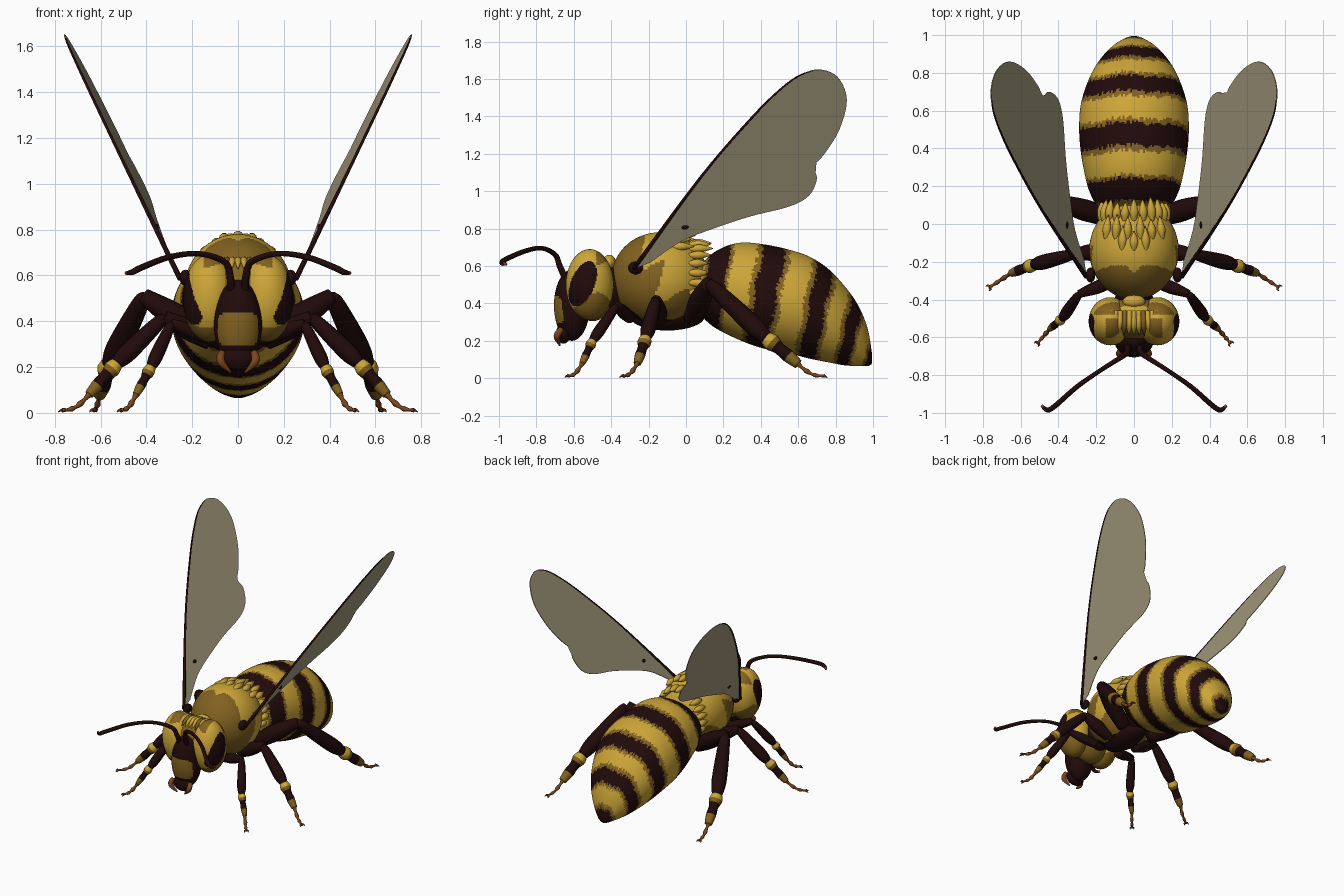
import bpy, bmesh, random
from math import sin, cos, pi, sqrt, radians
from mathutils import Vector

random.seed(4)
cube = bpy.data.objects.get("Cube")
if cube:
    bpy.data.objects.remove(cube)


def material(name, rgb):
    m = bpy.data.materials.new(name)
    m.use_nodes = True
    m.diffuse_color = (*rgb, 1)
    bsdf = next(n for n in m.node_tree.nodes if n.type == "BSDF_PRINCIPLED")
    bsdf.inputs["Base Color"].default_value = (*rgb, 1)
    bsdf.inputs["Roughness"].default_value = 0.8
    return m


YELLOW, OCHRE, DARK, ORANGE, WING = range(5)
PALETTE = [material("honey yellow", (0.61, 0.38, 0.04)),
           material("ochre brown", (0.22, 0.12, 0.014)),
           material("dark brown", (0.015, 0.003, 0.003)),
           material("claw orange", (0.2, 0.06, 0.012)),
           material("wing khaki", (0.39, 0.34, 0.215))]


def finish(name, bm, smooth=True):
    bmesh.ops.recalc_face_normals(bm, faces=bm.faces)
    me = bpy.data.meshes.new(name)
    for m in PALETTE:
        me.materials.append(m)
    bm.to_mesh(me)
    bm.free()
    for p in me.polygons:
        p.use_smooth = smooth
    ob = bpy.data.objects.new(name, me)
    bpy.context.collection.objects.link(ob)
    return ob


def loft(name, rings, rule):
    """Skin a list of rings; rule(centre, ring, column) gives the colour."""
    bm = bmesh.new()
    grid = [[bm.verts.new(p) for p in ring] for ring in rings]
    n = len(grid[0])
    for i in range(len(grid) - 1):
        for j in range(n):
            k = (j + 1) % n
            f = bm.faces.new((grid[i][j], grid[i][k], grid[i + 1][k], grid[i + 1][j]))
            f.material_index = rule(f.calc_center_median(), i, j)
    for i, end in ((0, grid[0]), (len(grid) - 2, grid[-1])):
        f = bm.faces.new(end)
        f.material_index = rule(f.calc_center_median(), i, 0)
    return finish(name, bm)


def spline(pts, sub):
    """Catmull-Rom points through tuples of any length."""
    q = [pts[0], *pts, pts[-1]]
    out = []
    for a, b, c, d in zip(q, q[1:], q[2:], q[3:]):
        for s in range(sub):
            t = s / sub
            out.append(tuple(0.5 * (2 * y + (z - x) * t + (2 * x - 5 * y + 4 * z - w) * t * t
                                    + (3 * y - x - 3 * z + w) * t ** 3)
                             for x, y, z, w in zip(a, b, c, d)))
    return out + [tuple(pts[-1])]


def tube(name, pts, radii, color, sub=5, sides=12):
    """Tapered tube; color is an index or a rule of the fraction along it."""
    path = spline([(*p, r) for p, r in zip(pts, radii)], sub)
    pos = [Vector(p[:3]) for p in path]
    normal = Vector((0.31, 0.2, 0.93))
    rings = []
    for i, p in enumerate(pos):
        t = (pos[min(i + 1, len(pos) - 1)] - pos[max(i - 1, 0)]).normalized()
        normal = (normal - t * normal.dot(t)).normalized()
        other = t.cross(normal)
        r = max(path[i][3], 0.001)
        rings.append([p + r * (normal * cos(a) + other * sin(a))
                      for a in (2 * pi * j / sides for j in range(sides))])
    last = len(rings) - 1
    return loft(name, rings, lambda c, i, j: color(i / last) if callable(color) else color)


def ellipsoid(name, centre, radii, color, seg=72):
    c, r = Vector(centre), Vector(radii)
    rings = []
    for i in range(seg // 2 + 1):
        u = max(0.004, min(pi - 0.004, 2 * pi * i / seg))
        rings.append([c + Vector((r.x * sin(u) * cos(v), r.y * sin(u) * sin(v), r.z * cos(u)))
                      for v in (2 * pi * j / seg for j in range(seg))])
    return loft(name, rings, lambda p, i, j: color(p) if callable(color) else color)


def flip(p, s):
    return (p[0] * s, p[1], p[2])


def wobble(p):
    return 0.025 * (sin(21 * abs(p.x) + 13 * p.y) + sin(27 * p.y - 17 * p.z))


# Abdomen: tilted rings given as top y, top z, bottom y, bottom z, half width
PROFILE = [(.06, .55, .06, .40, .10), (.11, .64, .08, .34, .19), (.20, .70, .14, .28, .235),
           (.30, .725, .22, .235, .26), (.42, .715, .32, .19, .28), (.54, .69, .43, .155, .29),
           (.66, .65, .56, .13, .285), (.76, .585, .66, .105, .26), (.85, .49, .76, .085, .22),
           (.92, .39, .84, .07, .17), (.97, .27, .91, .065, .11), (.993, .14, .97, .065, .045),
           (.995, .085, .992, .075, .004)]
BANDS = [(1.15, 2.4), (3.95, 4.95), (6.4, 7.25), (8.5, 9.3), (10.65, 13)]
COLS, SUB = 180, 14
slices = spline(PROFILE, SUB)
jag = [random.uniform(-0.08, 0.08) for _ in range(COLS)]


def stripe(p, i, j):
    t = i / SUB + 0.05 * sin(j * pi / 15)
    if any(a < t + jag[j] < b for a, b in BANDS):
        return DARK
    t += jag[j - 7]
    return OCHRE if any(a - 0.25 < t < b + 0.2 for a, b in BANDS) else YELLOW


rings = []
for ty, tz, by, bz, w in slices:
    rings.append([(w * sin(a), (ty + by + (ty - by) * cos(a)) / 2, (tz + bz + (tz - bz) * cos(a)) / 2)
                  for a in (2 * pi * j / COLS for j in range(COLS))])
loft("abdomen", rings, stripe)
ellipsoid("waist", (0, .06, .46), (.13, .1, .15), DARK, 32)


# Thorax with brown lower and front patches
def thorax_color(p):
    w = wobble(p)
    z = p.z + w
    if z < 0.31:
        return DARK
    if z < 0.43 or (p.y + w < -0.14 and z < 0.61):
        return OCHRE
    return OCHRE if p.y + w < -0.21 and z < 0.735 else YELLOW


ellipsoid("thorax", (0, -.14, .53), (.237, .26, .25), thorax_color, 120)
ellipsoid("underside", (0, -.1, .33), (.1, .2, .075), DARK, 32)
ellipsoid("neck", (0, -.39, .48), (.1, .08, .12), DARK, 32)

# Fur tufts lying back over the thorax, and short ones on the brow
for row, (y, angles) in enumerate([(-.14, (-16, 0, 16)), (-.08, (-42, -26, -9, 9, 26, 42)),
                                   (.015, range(-112, 113, 16))]):
    k = sqrt(1 - ((y + .14) / .26) ** 2)
    for a in angles:
        out = Vector((sin(radians(a)), 0, cos(radians(a))))
        p = Vector((out.x * .237 * k, y, .53 + out.z * .25 * k)) - out * .012
        tip = p + Vector((-out.x * .02, .125 + random.uniform(-.025, .01), 0)) + out * .004
        mid = p.lerp(tip, .45) + out * .002
        tube(f"thorax_tuft_{row}", [p, mid, tip], [.012, .023, .002],
             lambda t: OCHRE if t > 0.82 else YELLOW, 5, 10)
for i in range(-5, 6):
    x = i * .024
    tube("brow_tuft", [(x, -.46, .66), (x * 1.05, -.53, .665), (x * 1.15, -.59, .63)],
         [.012, .016, .002], OCHRE if i % 4 == 2 else YELLOW, 4, 8)


# Head, side bulges with dark eyes, snout and face plate
def eye_color(p):
    dy, dz = p.y + 0.552, p.z - 0.505
    along, across = dz * 0.93 + dy * 0.37, dy * 0.93 - dz * 0.37
    if abs(p.x) > 0.15 and (along / 0.128) ** 2 + (across / 0.064) ** 2 < 1:
        return DARK
    z = p.z + wobble(p)
    brow = z > 0.635 and p.y < -0.5 and abs(p.x) < 0.15
    return OCHRE if z < 0.41 or brow or (p.y > -0.48 and z > 0.6) else YELLOW


def snout_color(p):
    inside = (p.x / 0.088) ** 4 + ((p.z - 0.365) / 0.075) ** 4 < 1
    return OCHRE if inside and p.y < -0.62 else DARK


ellipsoid("head", (0, -.5, .49), (.17, .12, .185),
          lambda p: OCHRE if p.z + wobble(p) < 0.66 else YELLOW)
ellipsoid("snout", (0, -.61, .39), (.105, .096, .19), snout_color, 96)
ellipsoid("crown_bump", (0, -.41, .62), (.06, .035, .04), YELLOW, 24)
ellipsoid("lip", (0, -.655, .24), (.075, .04, .055), DARK, 24)

# Wing outline as y, z: front edge from root to tip, then the rear edge back
LEADING = [(-.28, .585), (.075, 1.07), (.34, 1.38), (.5, 1.54), (.61, 1.62), (.71, 1.65)]
TRAILING = [(.81, 1.61), (.86, 1.49), (.82, 1.33), (.74, 1.2), (.68, 1.13), (.70, 1.07),
            (.66, .98), (.555, .92), (.34, .865), (.13, .795), (-.03, .73), (-.19, .62)]


def on_wing(y, z, s):
    """Place a point on the slanted wing plane."""
    back = (y + .28) * .8 - (z - .585) * .6
    return ((.26 + .485 * (z - .6) - .08 * back) * s, y, z)


# Legs: body joint, knee, ankle, heel, toe and thickness
LEGS = {"front": ((.10, -.30, .32), (.29, -.37, .39), (.38, -.50, .20), (.445, -.555, .08),
                  (.51, -.63, .012), .028),
        "middle": ((.12, -.14, .31), (.32, -.16, .42), (.53, -.215, .215), (.65, -.26, .08),
                   (.765, -.335, .012), .037),
        "hind": ((.12, .03, .32), (.41, .12, .51), (.56, .43, .215), (.605, .60, .075),
                 (.63, .74, .012), .047)}


def tarsus_color(t):
    return YELLOW if t < 0.22 else OCHRE if t < 0.36 else DARK if t < 0.72 else OCHRE


for side, s in (("left", 1), ("right", -1)):
    ellipsoid(side + "_eye", (.125 * s, -.515, .5), (.115, .127, .19), eye_color, 128)
    tube(side + "_mandible", [(.07 * s, -.665, .265), (.075 * s, -.69, .225), (.03 * s, -.675, .175)],
         [.015, .018, .004], ORANGE)
    horn = [(.03, -.64, .52), (.035, -.675, .60), (.06, -.70, .66), (.17, -.77, .695),
            (.30, -.86, .68), (.42, -.965, .635), (.46, -.984, .615), (.49, -.96, .61)]
    tube(side + "_antenna", [flip(p, s) for p in horn],
         [.018, .016, .014, .012, .013, .014, .013, .007], lambda t: ORANGE if t > 0.93 else DARK)

    # Wing membrane, front vein, spot and root
    bm = bmesh.new()
    outline = [on_wing(*p, s) for p in spline(LEADING + TRAILING, 5)]
    bm.faces.new([bm.verts.new(p) for p in outline]).material_index = WING
    bmesh.ops.triangulate(bm, faces=bm.faces[:])
    wing = finish(side + "_wing", bm, False)
    solid = wing.modifiers.new("thickness", "SOLIDIFY")
    solid.thickness, solid.offset = 0.005, 0
    tube(side + "_wing_vein", [on_wing(*p, s) for p in LEADING], [.012, .007, .006, .005, .004, .002], DARK)
    ellipsoid(side + "_wing_spot", on_wing(-.005, .81, s), (.008, .02, .015), DARK, 16)
    ellipsoid(side + "_wing_root", (.23 * s, -.27, .59), (.025, .04, .035), DARK, 24)

    for name, (*joints, r) in LEGS.items():
        hip, knee, ankle, heel, toe = [Vector(flip(p, s)) for p in joints]
        label = f"{side}_{name}_"
        tube(label + "thigh", [hip, (hip + knee) / 2, knee], [r, r * 1.25, r * .75], DARK)
        tube(label + "shin", [knee, knee.lerp(ankle, .15), knee.lerp(ankle, .75), ankle],
             [r * .5, r * .85, r * 1.1, r * .75], DARK)
        tube(label + "tarsus", [ankle, ankle.lerp(heel, .18), ankle.lerp(heel, .4), ankle.lerp(heel, .7), heel],
             [r * .8, r, r * .7, r * .75, r * .55], tarsus_color)
        steps = [heel.lerp(toe, k / 6) - Vector((0, 0, .02 * sin(k * pi / 6))) for k in range(7)]
        tube(label + "foot", steps, [.015, .009, .014, .008, .012, .007, .01], ORANGE, 4, 8)
        along = (toe - heel).normalized()
        for turn in (-1, 1):
            spread = Vector((-along.y, along.x, 0)) * turn * .016
            tip = toe + along * .015 + spread
            tip.z = .004
            tube(label + "claw", [toe, toe + spread * .8, tip], [.007, .006, .002], ORANGE, 3, 6)
